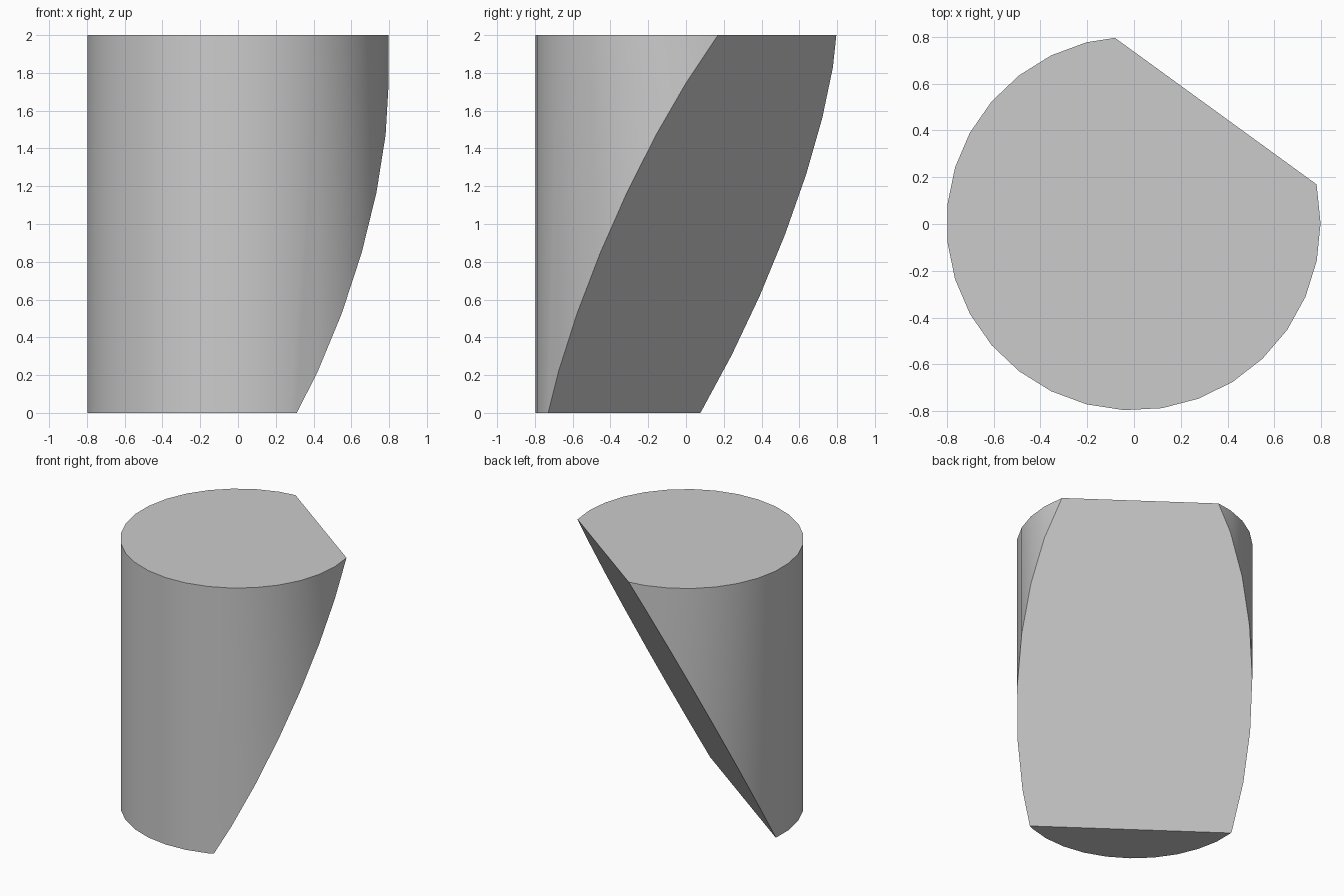
import bpy
import bmesh
import math
from mathutils import Matrix, Vector

default = bpy.data.objects.get("Cube")
if default:
    bpy.data.objects.remove(default, do_unlink=True)

RADIUS, HEIGHT, SIDES = 0.8, 2.0, 31

# Plain grey material
grey = bpy.data.materials.new("light_grey")
grey.use_nodes = True
colour = (0.6, 0.6, 0.6, 1)
grey.diffuse_color = colour
grey.node_tree.nodes["Principled BSDF"].inputs["Base Color"].default_value = colour

# Upright cylinder with its first corner on +x
bm = bmesh.new()
bmesh.ops.create_cone(bm, cap_ends=True, segments=SIDES, radius1=RADIUS,
                      radius2=RADIUS, depth=HEIGHT,
                      matrix=Matrix.Translation((0, 0, HEIGHT / 2)))
first = max(bm.verts, key=lambda v: v.co.x)
turn = -math.atan2(first.co.y, first.co.x)
bmesh.ops.rotate(bm, verts=bm.verts, cent=(0, 0, 0), matrix=Matrix.Rotation(turn, 3, "Z"))

# Slanted flat cut removing the lower back-left side
heading = math.radians(54)
normal = Vector((math.cos(heading), math.sin(heading), -0.502))
point = Vector((math.cos(heading), math.sin(heading), 0)) * -0.409
cut = bmesh.ops.bisect_plane(bm, geom=bm.verts[:] + bm.edges[:] + bm.faces[:],
                             plane_co=point, plane_no=normal.normalized(),
                             clear_outer=True)
rim = [e for e in cut["geom_cut"] if isinstance(e, bmesh.types.BMEdge)]
bmesh.ops.contextual_create(bm, geom=rim)
bmesh.ops.recalc_face_normals(bm, faces=bm.faces)

# Centre the body on the origin
xs = [v.co.x for v in bm.verts]
ys = [v.co.y for v in bm.verts]
bmesh.ops.translate(bm, verts=bm.verts,
                    vec=(-(min(xs) + max(xs)) / 2, -(min(ys) + max(ys)) / 2, 0))

mesh = bpy.data.meshes.new("cut_cylinder")
bm.to_mesh(mesh)
bm.free()
mesh.materials.append(grey)
body = bpy.data.objects.new("cut_cylinder", mesh)
bpy.context.collection.objects.link(body)

# Smooth round wall, crisp caps and cut
bpy.ops.object.select_all(action="DESELECT")
body.select_set(True)
bpy.context.view_layer.objects.active = body
bpy.ops.object.shade_smooth_by_angle(angle=math.radians(25))
